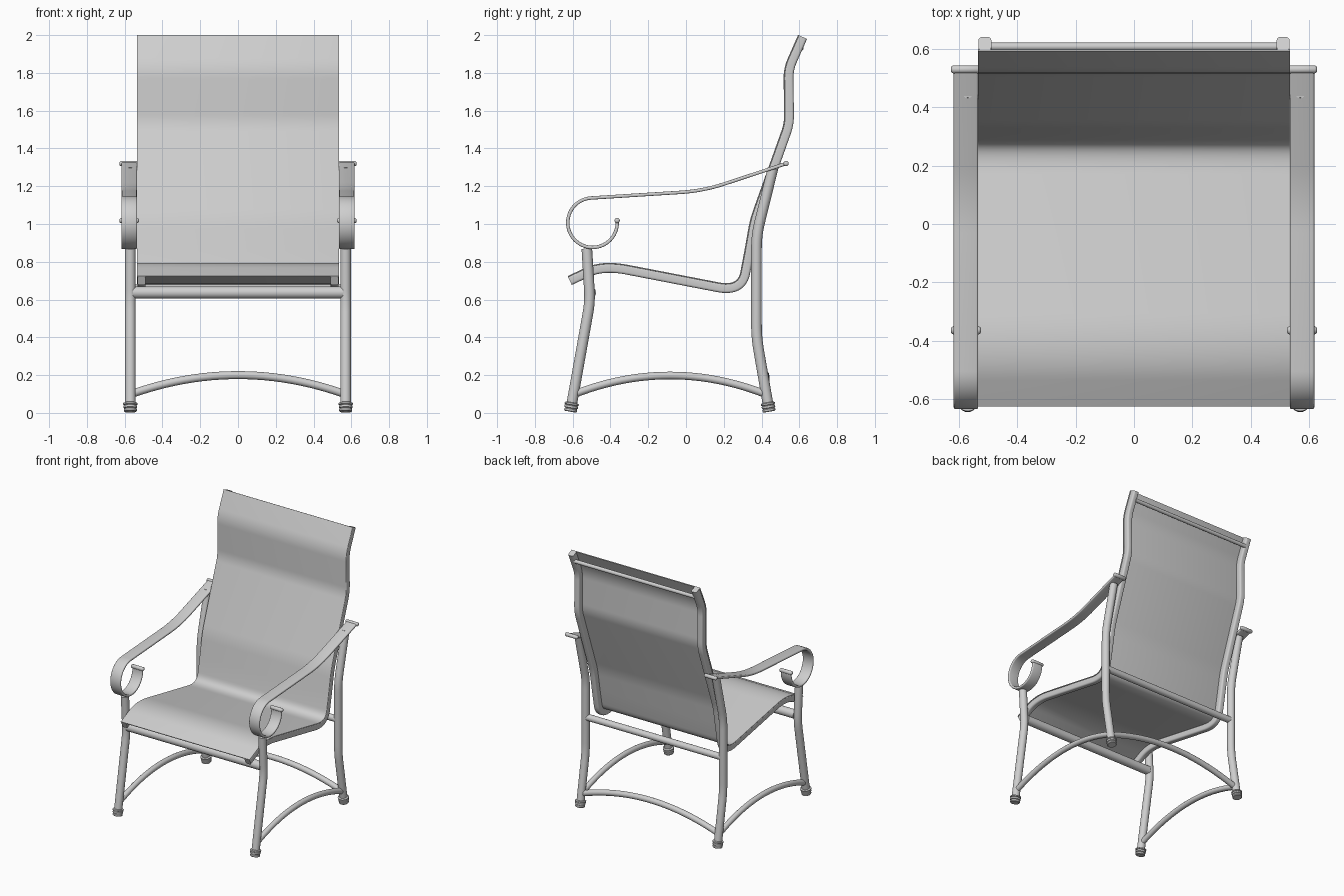
import bpy, bmesh, math
from mathutils import Vector

cube = bpy.data.objects.get("Cube")
if cube:
    bpy.data.objects.remove(cube)

grey = bpy.data.materials.new("warm_grey")
grey.use_nodes = True
grey.diffuse_color = (0.62, 0.62, 0.62, 1)
grey.node_tree.nodes["Principled BSDF"].inputs["Base Color"].default_value = (0.62, 0.62, 0.62, 1)

X, Y = Vector((1, 0, 0)), Vector((0, 1, 0))


def side(points, x):
    """Turn (y, z) pairs into a path at a fixed x."""
    return [Vector((x, y, z)) for y, z in points]


def rounded(path, cut, steps=8):
    """Soften the corners of a path with short curves."""
    out = [path[0]]
    for a, p, b in zip(path, path[1:], path[2:]):
        s = p + (a - p).normalized() * min(cut, (a - p).length * 0.48)
        e = p + (b - p).normalized() * min(cut, (b - p).length * 0.48)
        for i in range(steps + 1):
            t = i / steps
            out.append(s * (1 - t) ** 2 + p * 2 * t * (1 - t) + e * t * t)
    return out + [path[-1]]


def circle(r, n=20):
    return [(r * math.cos(math.tau * i / n), r * math.sin(math.tau * i / n)) for i in range(n)]


def slab(w, h, r, shift=0.0):
    """Rounded rectangle section, w across and h thick."""
    out = []
    for k, (sx, sy) in enumerate([(1, 1), (-1, 1), (-1, -1), (1, -1)]):
        for i in range(5):
            a = math.pi / 2 * (k + i / 4)
            out.append((sx * (w / 2 - r) + r * math.cos(a),
                        sy * (h / 2 - r) + r * math.sin(a) + shift))
    return out


def finish(name, bm, mirror=False):
    bmesh.ops.recalc_face_normals(bm, faces=bm.faces)
    mesh = bpy.data.meshes.new(name)
    bm.to_mesh(mesh)
    bm.free()
    mesh.materials.append(grey)
    ob = bpy.data.objects.new(name, mesh)
    bpy.context.collection.objects.link(ob)
    bpy.ops.object.select_all(action='DESELECT')
    ob.select_set(True)
    bpy.context.view_layer.objects.active = ob
    bpy.ops.object.shade_smooth_by_angle(angle=math.radians(40))
    if mirror:
        ob.modifiers.new("Mirror", 'MIRROR').use_mirror_merge = False
    return ob


def sweep(name, path, section, across=X, mirror=False, scales=None):
    """Sweep a section along a path lying in the plane normal to 'across'."""
    bm = bmesh.new()
    rings = []
    for i, p in enumerate(path):
        before = (p - path[i - 1]).normalized() if i else (path[1] - p).normalized()
        after = (path[i + 1] - p).normalized() if i < len(path) - 1 else before
        t = (before + after).normalized()
        up = across.cross(t) / max(t.dot(after), 0.5)
        k = scales[i] if scales else 1
        rings.append([bm.verts.new(p + across * u * k + up * v * k) for u, v in section])
    n = len(section)
    for a, b in zip(rings, rings[1:]):
        for j in range(n):
            bm.faces.new((a[j], a[(j + 1) % n], b[(j + 1) % n], b[j]))
    bm.faces.new(rings[0])
    bm.faces.new(rings[-1])
    return finish(name, bm, mirror)


def bar(name, y, z, r, half):
    return sweep(name, [Vector((-half, y, z)), Vector((half, y, z))], circle(r), Y)


def arch(a, b, rise, n=24):
    """Shallow arch between two points."""
    return [a.lerp(b, i / n) + Vector((0, 0, rise * (1 - (2 * i / n - 1) ** 2)))
            for i in range(n + 1)]


# Seat and back: side rails with the fabric sling stretched over them
seat = [(-0.615, 0.70), (-0.44, 0.782), (0.14, 0.668)]
bend = [(0.295, 0.64), (0.335, 0.85)]
back = [(0.365, 1.02), (0.547, 1.53), (0.543, 1.82), (0.618, 1.99)]


def seat_path(x):
    lower = rounded(side(seat[:2] + bend[:1] + bend[1:], x), 0.13, 12)
    upper = rounded(side([bend[1]] + back, x), 0.05)
    return lower[:-1] + upper


sweep("seat_side_rails", seat_path(0.511), slab(0.044, 0.05, 0.012), mirror=True)
sweep("fabric_sling", seat_path(0), slab(1.07, 0.006, 0.0025, 0.024))
bar("top_back_bar", 0.608, 1.93, 0.014, 0.5)

# Legs
front_leg = [(-0.608, 0.03), (-0.508, 0.59), (-0.525, 0.87)]
rear_leg = [(0.437, 0.03), (0.373, 0.40), (0.373, 0.94), (0.46, 1.293)]
sweep("front_legs", rounded(side(front_leg, 0.57), 0.06), circle(0.028), mirror=True)
sweep("rear_legs", rounded(side(rear_leg, 0.57), 0.07), circle(0.028), mirror=True)

# Ribbed feet: a lathe-like stack following each leg's tilt
for name, leg in (("front_feet", front_leg), ("rear_feet", rear_leg)):
    start, nxt = side(leg[:2], 0.57)
    d = (nxt - start).normalized()
    base = start - d * 0.024
    stack = [(0, 0.030), (0.004, 0.034), (0.014, 0.034), (0.018, 0.030), (0.021, 0.036),
             (0.032, 0.036), (0.035, 0.031), (0.038, 0.038), (0.046, 0.038), (0.050, 0.028)]
    sweep(name, [base + d * h for h, r in stack], circle(1), mirror=True,
          scales=[r for h, r in stack])

# Cross bars and arched stretchers
bar("front_cross_bar", -0.508, 0.637, 0.032, 0.555)
bar("rear_cross_bar", 0.373, 0.655, 0.024, 0.56)
sweep("side_stretchers", arch(Vector((0.57, -0.59, 0.10)), Vector((0.57, 0.42, 0.10)), 0.098),
      circle(0.02), mirror=True)
sweep("rear_stretcher", arch(Vector((-0.565, 0.42, 0.10)), Vector((0.565, 0.42, 0.10)), 0.10),
      circle(0.021), Y)

# Flat scrolled arms with a bead across each end
ARM_X, cy, cz, r = 0.576, -0.495, 1.007, 0.131
scroll = [(cy + r * math.cos(a), cz + r * math.sin(a))
          for a in (math.radians(94 + 271 * i / 40) for i in range(41))]
top = rounded(side([(0.53, 1.32), (0.09, 1.175), scroll[0]], ARM_X), 0.12)
sweep("arms", top[:-1] + side(scroll, ARM_X), slab(0.084, 0.018, 0.007), mirror=True)

for name, (y, z) in (("arm_rear_beads", (0.53, 1.32)), ("arm_scroll_beads", scroll[-1])):
    steps = [(-0.052, 0.006), (-0.049, 0.011), (-0.044, 0.014),
             (0.044, 0.014), (0.049, 0.011), (0.052, 0.006)]
    sweep(name, [Vector((ARM_X + x, y, z)) for x, k in steps], circle(1), Y, True,
          [k for x, k in steps])
